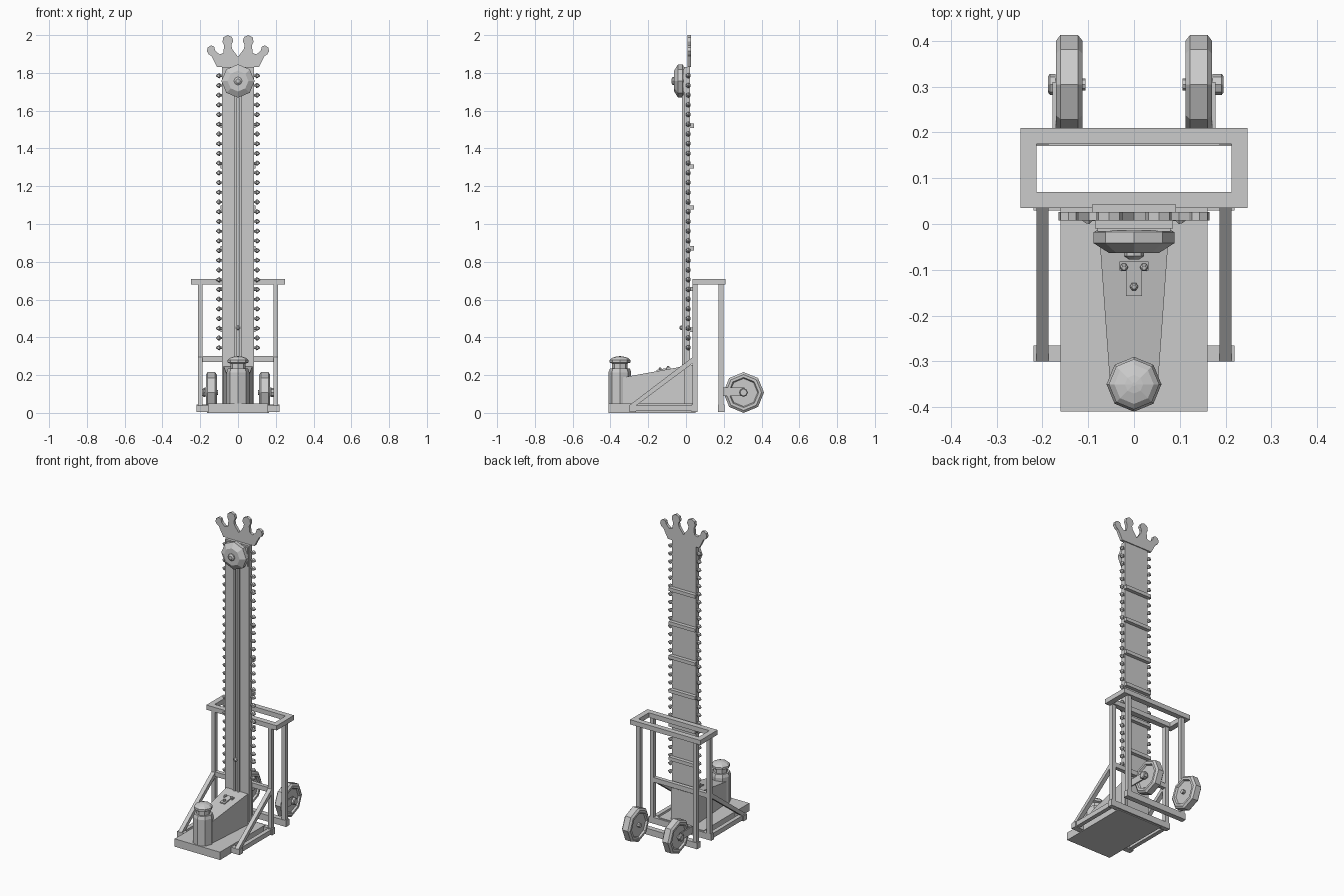
import bpy, bmesh, math
from mathutils import Matrix, Vector

if "Cube" in bpy.data.objects:
    bpy.data.objects.remove(bpy.data.objects["Cube"])


def finish(name, bm):
    bmesh.ops.recalc_face_normals(bm, faces=bm.faces)
    me = bpy.data.meshes.new(name)
    bm.to_mesh(me)
    bm.free()
    ob = bpy.data.objects.new(name, me)
    bpy.context.collection.objects.link(ob)
    return ob


def box(name, x0, x1, y0, y1, z0, z1):
    bm = bmesh.new()
    m = Matrix.Translation(((x0 + x1) / 2, (y0 + y1) / 2, (z0 + z1) / 2)) @ Matrix.Diagonal((x1 - x0, y1 - y0, z1 - z0, 1))
    bmesh.ops.create_cube(bm, size=1, matrix=m)
    return finish(name, bm)


def lathe(name, profile, loc, axis=(0, 0, 1), n=8):
    """Closed low-poly turned part: profile of (radius, height), flat caps."""
    bm = bmesh.new()
    rings = [[bm.verts.new((r * math.cos(2 * math.pi * i / n), r * math.sin(2 * math.pi * i / n), h))
              for i in range(n)] for r, h in profile]
    for a, b in zip(rings, rings[1:]):
        for i in range(n):
            j = (i + 1) % n
            bm.faces.new((a[i], a[j], b[j], b[i]))
    bm.faces.new(rings[0])
    bm.faces.new(rings[-1])
    rot = Vector((0, 0, 1)).rotation_difference(Vector(axis)).to_matrix().to_4x4()
    bm.transform(Matrix.Translation(loc) @ rot)
    return finish(name, bm)


def prism(name, pts, to3d, depth):
    """Extrude a flat outline; to3d maps (u, v) to a point."""
    bm = bmesh.new()
    f = bm.faces.new([bm.verts.new(to3d(*p)) for p in pts])
    r = bmesh.ops.extrude_face_region(bm, geom=[f])
    bmesh.ops.translate(bm, vec=depth, verts=[v for v in r['geom'] if isinstance(v, bmesh.types.BMVert)])
    return finish(name, bm)


# Base platform and cross rails
box("base_platform", -.16, .16, -.41, .05, .0, .05)
box("front_foot_rail", -.22, .22, -.30, -.265, .005, .04)
box("middle_foot_rail", -.22, .22, .03, .06, .005, .045)
box("rear_foot_rail", -.22, .22, .17, .203, .005, .045)
box("rear_cross_bar", -.19, .19, .035, .06, .27, .30)

# Top ring of the support frame
box("ring_front", -.248, .248, .035, .07, .68, .71)
box("ring_rear", -.248, .248, .175, .21, .68, .71)

for s, side in ((1, "right"), (-1, "left")):
    def sbox(name, a, b, *rest):
        return box(side + "_" + name, min(s * a, s * b), max(s * a, s * b), *rest)
    sbox("ring_side", .213, .248, .07, .175, .68, .71)
    sbox("front_post", .187, .213, .035, .06, .04, .68)
    sbox("rear_post", .187, .213, .173, .199, .04, .68)
    sbox("foot_rail", .187, .213, -.30, .05, .01, .04)
    # Diagonal brace
    prism(side + "_brace", [(-.30, .04), (-.262, .04), (.035, .262), (.035, .295)],
          lambda u, v: (s * .187, u, v), (s * .026, 0, 0))
    # Wheel with recessed faces, hub and bracket
    c = (s * .1415, .305, .108)
    lathe(side + "_wheel", [(.02, -.018), (.074, -.018), (.08, -.029), (.095, -.029), (.108, -.019),
                            (.108, .019), (.095, .029), (.08, .029), (.074, .018), (.02, .018)], c, (1, 0, 0))
    lathe(side + "_wheel_axle", [(.013, -.036), (.013, .036)], c, (1, 0, 0))
    lathe(side + "_wheel_hub", [(.023, .03), (.023, .042), (.018, .046)] if s < 0 else
          [(.023, .03), (.023, .05), (.018, .054)], c, (s, 0, 0))
    sbox("wheel_bracket", .17, .178, .185, .31, .09, .135)

# Tower board with central runner
box("tower_board", -.085, .085, -.01, .02, .05, 1.83)
for s in (-1, 1):
    box("runner_rail", min(s * .006, s * .02), max(s * .006, s * .02), -.02, -.01, .24, 1.75)
for i in range(6):
    z = .44 + i * .216
    box("back_batten", -.092, .092, .02, .043, z - .011, z + .011)
lathe("puck", [(.006, 0), (.012, .008), (.012, .016), (.006, .022)], (0, -.012, .45), (0, -1, 0))

# Light bulbs along both edges
for i in range(29):
    z = .345 + i * 1.44 / 28
    for s in (-1, 1):
        lathe("bulb", [(.006, 0), (.006, .008), (.014, .015), (.012, .022), (.002, .034)],
              (s * .083, .012, z), (s, 0, 0), 6)

# Bell
box("bell_mount", -.08, .08, -.016, .0, 1.70, 1.82)
lathe("bell", [(.082, .014), (.088, .018), (.088, .042), (.055, .063), (.022, .063), (.022, .07), (.012, .077)],
      (0, 0, 1.757), (0, -1, 0))

# Crown top sign
half = [(.11, 1.83), (.14, 1.888), (.155, 1.898), (.165, 1.915), (.16, 1.935), (.143, 1.945), (.127, 1.94),
        (.12, 1.918), (.098, 1.898), (.078, 1.905), (.073, 1.945), (.082, 1.965), (.078, 1.988), (.055, 2.0),
        (.032, 1.99), (.025, 1.968), (.036, 1.948), (.03, 1.925), (0, 1.885)]
outline = half + [(-x, z) for x, z in reversed(half[:-1])]
prism("crown_sign", outline, lambda u, v: (u, .008, v), (0, .018, 0))

# Tapered sloping lever housing
bm = bmesh.new()
vs = [[bm.verts.new((x, y, z)) for x, z in ((-w, .04), (w, .04), (w, t), (-w, t))]
      for y, w, t in ((-.34, .053, .187), (.035, .08, .255))]
for i in range(4):
    j = (i + 1) % 4
    bm.faces.new((vs[0][i], vs[0][j], vs[1][j], vs[1][i]))
bm.faces.new(vs[0])
bm.faces.new(vs[1])
finish("lever_housing", bm)

# Strike post and pad
lathe("strike_post", [(.06, .04), (.06, .215), (.053, .235), (.041, .235), (.041, .262), (.055, .266),
                      (.055, .28), (.043, .291), (.02, .298), (.004, .3)], (0, -.35, 0))

# Hinge plate with bolts, lying on the slope
slope = .068 / .375
surf = lambda y: .187 + (y + .34) * slope
tee = [(-.017, -.157), (.017, -.157), (.017, -.102), (.032, -.102), (.032, -.082),
       (-.032, -.082), (-.032, -.102), (-.017, -.102)]
prism("hinge_plate", tee, lambda u, v: (u, v, surf(v) - .002), (0, 0, .009))
for x, y in ((-.022, -.093), (.022, -.093), (0, -.135)):
    lathe("hinge_bolt", [(.009, 0), (.009, .012), (.005, .016)], (x, y, surf(y)), (0, -slope, 1), 6)
